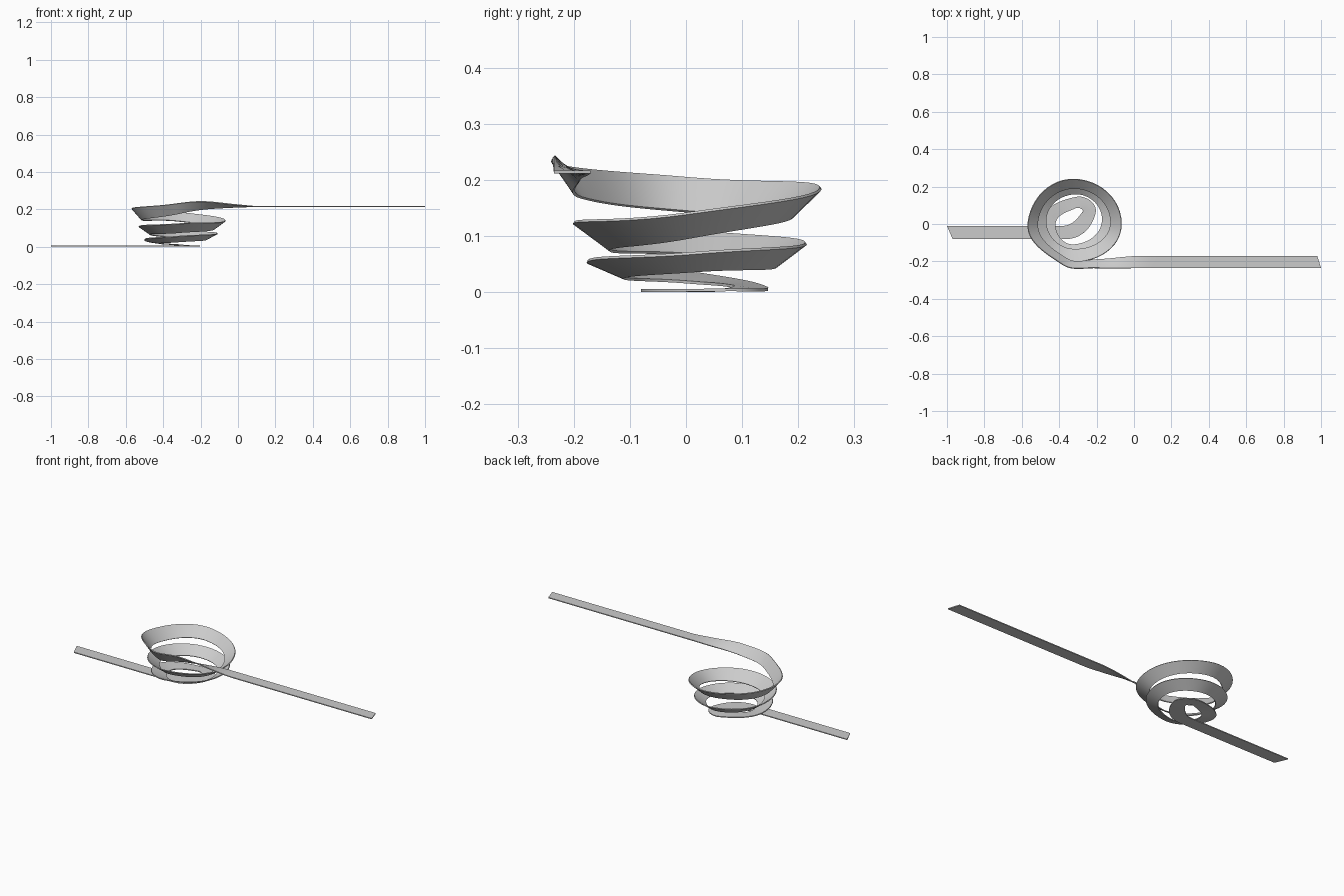
import bpy
from mathutils import Vector

if "Cube" in bpy.data.objects:
    bpy.data.objects.remove(bpy.data.objects["Cube"])

# Key stations along the ribbon: inner/lower edge xyz, outer/upper edge xyz
KEYS = [
    (-1.0, -.01, .005, -.97, -.08, .005),   # lower tail end
    (-.60, -.01, .005, -.60, -.08, .005),
    (-.38, -.01, .005, -.36, -.08, .005),
    (-.275, .065, .006, -.205, .06, .006),  # first turn
    (-.31, .085, .012, -.31, .145, .009),
    (-.42, .00, .020, -.50, .00, .038),
    (-.32, -.11, .028, -.33, -.176, .057),
    (-.17, .02, .040, -.11, .02, .072),     # second turn
    (-.31, .16, .048, -.31, .214, .089),
    (-.47, .02, .068, -.53, .02, .11),
    (-.32, -.135, .077, -.32, -.20, .125),
    (-.125, .01, .100, -.067, .00, .142),   # third turn
    (-.32, .19, .138, -.32, .24, .187),
    (-.515, .01, .145, -.567, .01, .205),
    (-.36, -.185, .170, -.38, -.218, .226),
    (-.20, -.19, .200, -.20, -.235, .244),  # twist to flat
    (0.0, -.172, .214, 0.0, -.236, .226),
    (.13, -.17, .216, .13, -.235, .216),
    (.98, -.17, .216, 1.0, -.235, .216),    # upper tail end
]
STEPS = 12


def smooth_path(pts):
    """Hermite curve with near-circular arcs between the stations."""
    out = []
    n = len(pts)
    dirs = [(pts[min(i + 1, n - 1)] - pts[max(i - 1, 0)]).normalized() for i in range(n)]
    for i in (1, 2):
        dirs[i] = Vector((1, 0, 0))
    for i in (n - 2, n - 1, 0):
        dirs[i] = Vector((1, 0, 0))
    for i in range(n - 1):
        a, b = pts[i], pts[i + 1]
        if i in (0, n - 2):
            out += [a.lerp(b, k / STEPS) for k in range(STEPS)]
            continue
        length = (b - a).length
        straight = dirs[i].dot(dirs[i + 1])
        m = length * (1.0 + .17 * (1 - max(0, straight)))
        for k in range(STEPS):
            t = k / STEPS
            t2, t3 = t * t, t * t * t
            out.append(a * (2*t3 - 3*t2 + 1) + dirs[i] * m * (t3 - 2*t2 + t)
                       + b * (3*t2 - 2*t3) + dirs[i + 1] * m * (t3 - t2))
    return out + [pts[-1]]


inner = smooth_path([Vector(k[:3]) for k in KEYS])
outer = smooth_path([Vector(k[3:]) for k in KEYS])

# Ribbon strip, three faces wide
ACROSS = 3
verts = [a.lerp(b, j / ACROSS) for a, b in zip(inner, outer) for j in range(ACROSS + 1)]
w = ACROSS + 1
faces = [(i*w + j, i*w + j + 1, (i+1)*w + j + 1, (i+1)*w + j)
         for i in range(len(inner) - 1) for j in range(ACROSS)]
mesh = bpy.data.meshes.new("spiral_ribbon")
mesh.from_pydata(verts, [], faces)
ribbon = bpy.data.objects.new("spiral_ribbon", mesh)
bpy.context.collection.objects.link(ribbon)

# Thin thickness and smooth shading
solid = ribbon.modifiers.new("thickness", 'SOLIDIFY')
solid.thickness = .005
solid.offset = 0
bpy.context.view_layer.objects.active = ribbon
ribbon.select_set(True)
bpy.ops.object.modifier_apply(modifier="thickness")
bpy.ops.object.shade_smooth_by_angle(angle=.7)
ribbon.location.z = -min(v.co.z for v in ribbon.data.vertices)
